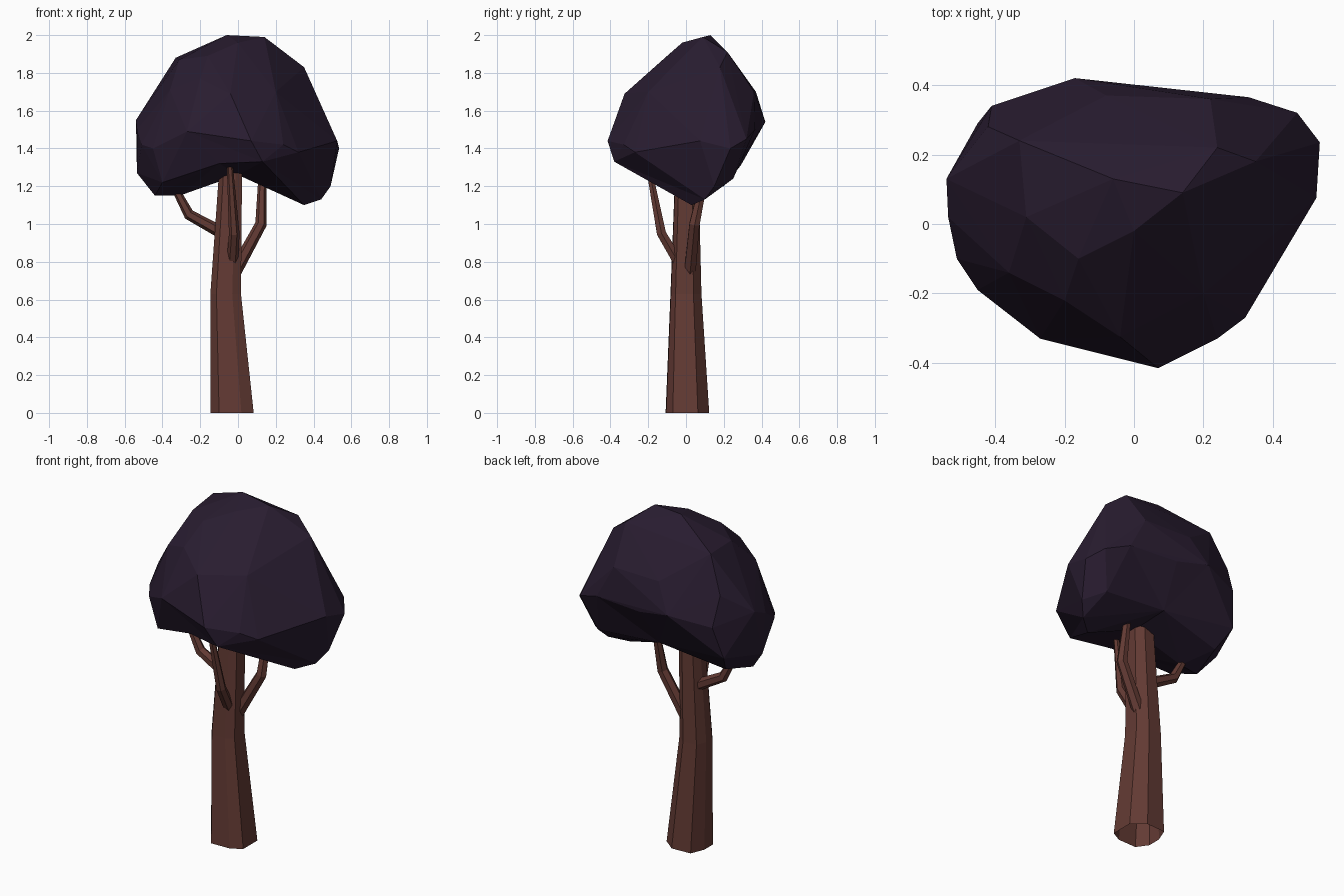
import bpy, bmesh, math
from mathutils import Vector

if "Cube" in bpy.data.objects:
    bpy.data.objects.remove(bpy.data.objects["Cube"])


def material(name, rgb):
    m = bpy.data.materials.new(name)
    m.diffuse_color = (*rgb, 1)
    m.use_nodes = True
    m.node_tree.nodes["Principled BSDF"].inputs["Base Color"].default_value = m.diffuse_color
    return m


BARK = material("brown bark", (0.125, 0.043, 0.034))
LEAF = material("dark purple foliage", (0.022, 0.012, 0.030))


def finish(name, bm, mat, recalc=True):
    if recalc:
        bmesh.ops.recalc_face_normals(bm, faces=bm.faces)
    mesh = bpy.data.meshes.new(name)
    bm.to_mesh(mesh)
    bm.free()
    mesh.materials.append(mat)
    ob = bpy.data.objects.new(name, mesh)
    bpy.context.collection.objects.link(ob)
    return ob


def loft(name, rings, close_start=True):
    """Skin a list of matching point rings."""
    bm = bmesh.new()
    rings = [[bm.verts.new(p) for p in r] for r in rings]
    n = len(rings[0])
    for a, b in zip(rings, rings[1:]):
        for k in range(n):
            bm.faces.new((a[k], a[(k + 1) % n], b[(k + 1) % n], b[k]))
    if close_start:
        bm.faces.new(rings[0][::-1])
    bm.faces.new(rings[-1])
    return finish(name, bm, BARK, recalc=close_start)


def branch(name, path, sides=6):
    """Tapered bent tube; path items are (x, y, z, radius)."""
    pts = [Vector(p[:3]) for p in path]
    rings = []
    for i, p in enumerate(pts):
        d = (pts[min(i + 1, len(pts) - 1)] - pts[max(i - 1, 0)]).normalized()
        u = Vector((0, 1, 0)).cross(d).normalized()
        v = d.cross(u)
        rings.append([p + path[i][3] * (u * math.cos(a) + v * math.sin(a))
                      for a in (math.tau * k / sides for k in range(sides))])
    loft(name, rings)


# Trunk: uneven eight-sided profile, leaning with a kink, open at the foot
PROFILE = [(.115, -.075), (.115, .058), (.04, .118), (-.08, .112),
           (-.113, .03), (-.113, -.05), (-.068, -.113), (.05, -.11)]
STATIONS = [(-.032, .005, 0, 1), (-.066, -.002, .63, .71), (-.035, .004, 1.4, .5)]
loft("trunk", [[(cx + px * s, cy + py * s, z) for px, py in PROFILE]
               for cx, cy, z, s in STATIONS], close_start=False)

# Three bent branches
branch("right_branch", [(-.02, .02, .74, .035), (.122, .045, 1.0, .031), (.13, .11, 1.3, .019)])
branch("left_branch", [(-.06, .02, .94, .034), (-.26, .02, 1.05, .029), (-.35, .02, 1.22, .018)])
branch("front_branch", [(-.03, -.035, .79, .031), (-.02, -.13, .95, .028), (-.045, -.205, 1.34, .015)])

# Crown: convex hull of key corners, with the underside arched upward
CORNERS = [
    (-.06, .13, 2.0), (.14, .09, 1.99), (0, -.02, 1.96), (-.31, .02, 1.87),
    (-.33, .24, 1.88), (-.16, -.1, 1.89), (.24, .22, 1.91), (.35, .18, 1.83),
    (-.04, -.325, 1.69), (.2, -.2, 1.70), (.22, .36, 1.7), (-.08, .37, 1.7),
    (-.36, -.14, 1.71), (-.2, -.22, 1.77), (-.42, .28, 1.67), (-.45, .29, 1.31),
    (-.54, .13, 1.55), (-.535, .02, 1.5), (-.51, -.1, 1.42), (-.45, -.19, 1.4),
    (-.27, -.33, 1.49), (.07, -.415, 1.44), (.24, -.33, 1.42), (.32, -.27, 1.38),
    (.525, .075, 1.44), (.535, .235, 1.4), (.47, .32, 1.45), (.33, .365, 1.5),
    (.03, .395, 1.5), (-.17, .42, 1.54), (-.41, .34, 1.5),
    (-.535, .05, 1.27), (-.44, 0, 1.15), (-.31, .02, 1.15), (-.4, .2, 1.2),
    (-.4, -.18, 1.22), (.13, -.38, 1.33), (-.1, -.31, 1.32), (.35, .03, 1.1),
    (.44, .1, 1.13), (.49, .15, 1.2), (.4, .25, 1.24), (0, 0, 1.26), (0, .25, 1.27),
]


def arch(x, z):
    return 0.18 * max(0, 1 - (x / 0.36) ** 2) if z < 1.36 else 0


bm = bmesh.new()
lift = {}
for x, y, z in CORNERS:
    v = bm.verts.new((x, y, z - arch(x, z)))
    lift[v] = arch(x, z)
hull = bmesh.ops.convex_hull(bm, input=bm.verts[:])
bmesh.ops.delete(bm, geom=[g for g in hull["geom_interior"]
                           if isinstance(g, bmesh.types.BMVert)], context="VERTS")
for v, dz in lift.items():
    if v.is_valid:
        v.co.z += dz
finish("crown", bm, LEAF)
